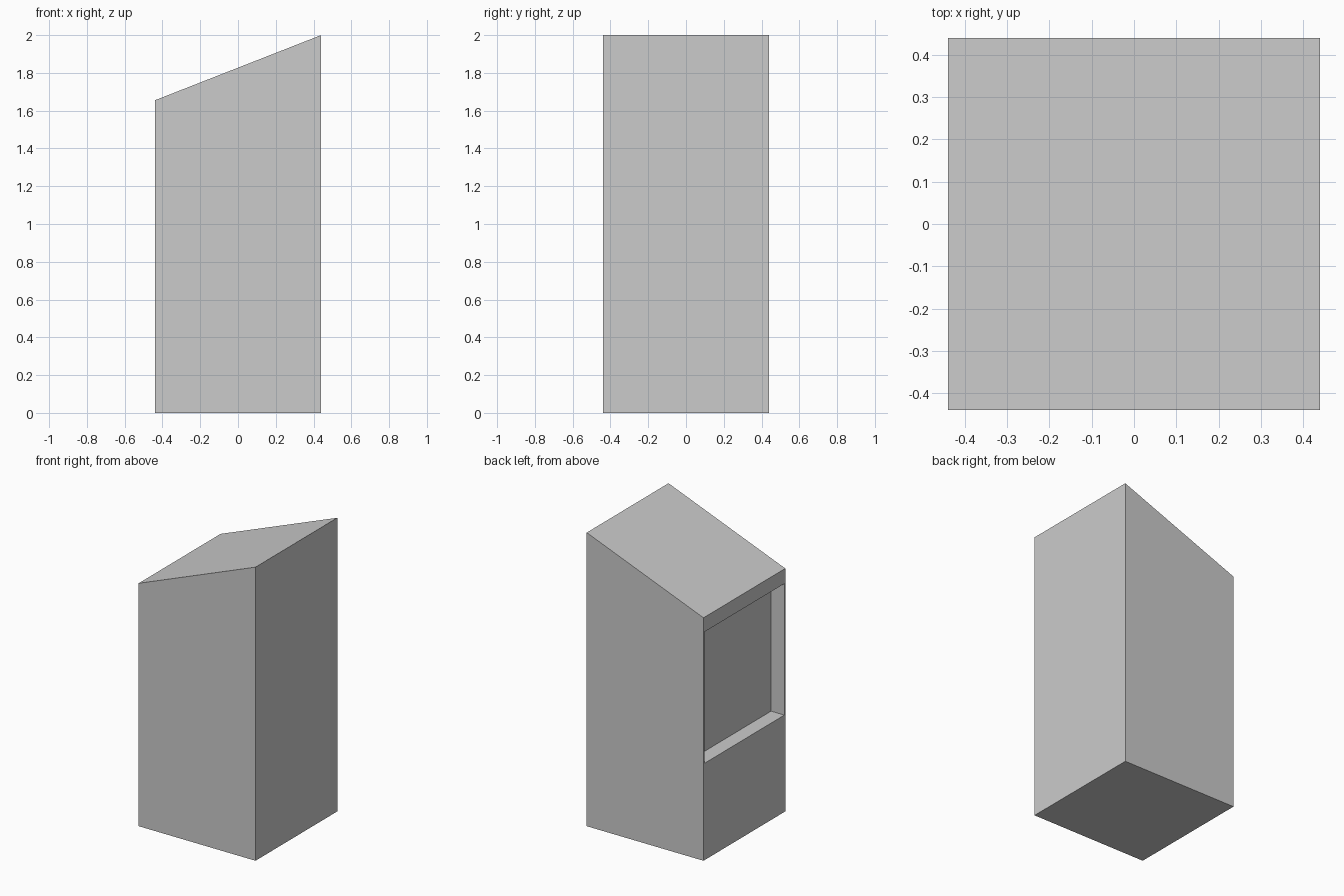
import bpy
import bmesh

if "Cube" in bpy.data.objects:
    bpy.data.objects.remove(bpy.data.objects["Cube"])

HALF = 0.44


def prism(name, profile, y0, y1):
    """Extrude an (x, z) profile from y0 to y1."""
    bm = bmesh.new()
    face = bm.faces.new([bm.verts.new((x, y0, z)) for x, z in profile])
    ext = bmesh.ops.extrude_face_region(bm, geom=[face])
    verts = [g for g in ext["geom"] if isinstance(g, bmesh.types.BMVert)]
    bmesh.ops.translate(bm, verts=verts, vec=(0, y1 - y0, 0))
    bmesh.ops.recalc_face_normals(bm, faces=bm.faces[:])
    mesh = bpy.data.meshes.new(name)
    bm.to_mesh(mesh)
    bm.free()
    obj = bpy.data.objects.new(name, mesh)
    bpy.context.collection.objects.link(obj)
    return obj


# Cabinet body with a sloping roof
body = prism("cabinet_body",
             [(-HALF, 0), (HALF, 0), (HALF, 2.0), (-HALF, 1.655)], -HALF, HALF)

# Shallow window recess in the low (-x) side
cutter = prism("recess_cutter",
               [(-0.6, 0.66), (-0.34, 0.66), (-0.34, 1.555), (-0.6, 1.555)], -0.43, 0.43)
cutter.hide_render = True

cut = body.modifiers.new("window_recess", 'BOOLEAN')
cut.operation = 'DIFFERENCE'
cut.solver = 'EXACT'
cut.object = cutter

# Apply the cut and remove the helper
bpy.context.view_layer.objects.active = body
body.select_set(True)
bpy.ops.object.modifier_apply(modifier=cut.name)
bpy.data.objects.remove(cutter)
